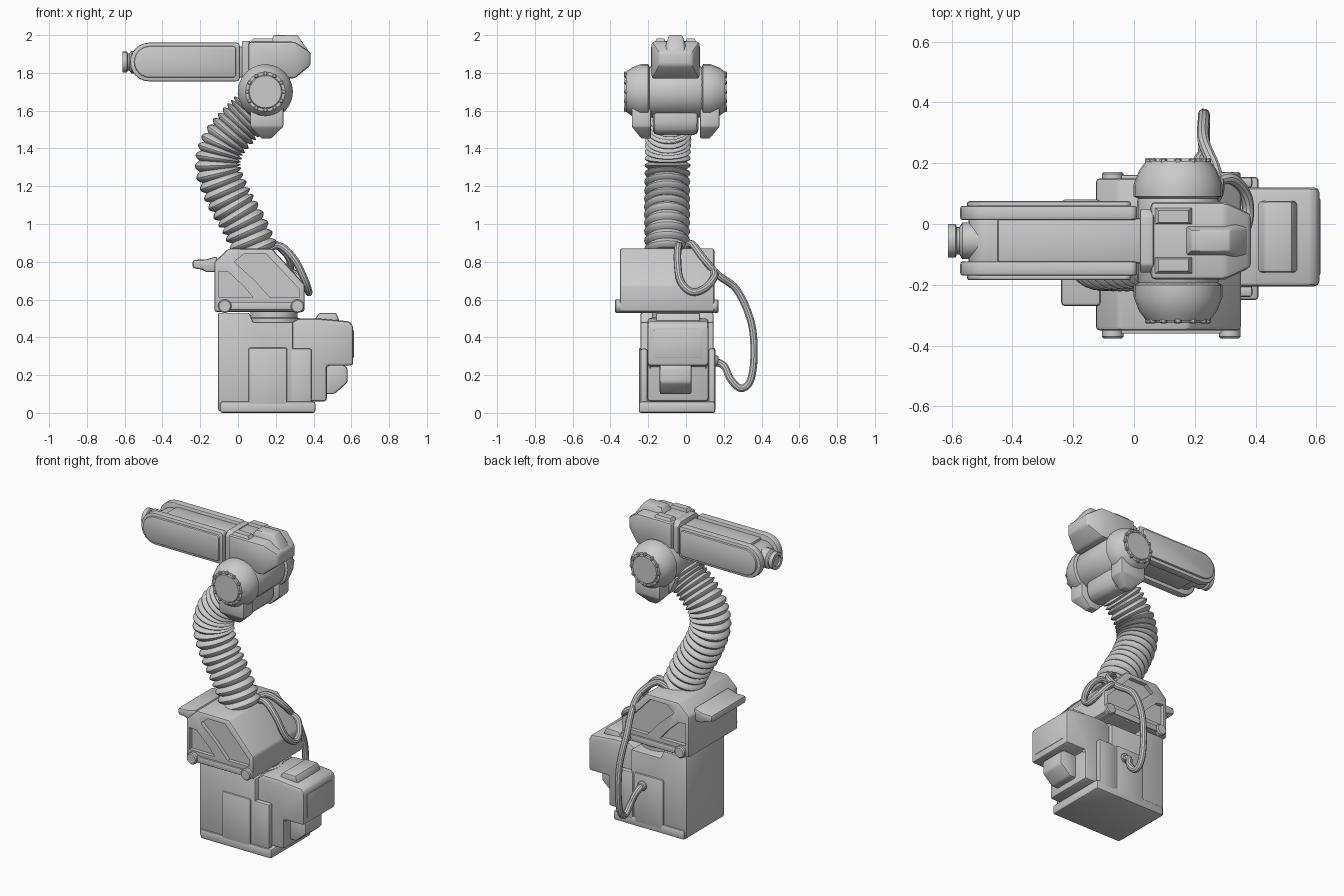
import bpy, bmesh, math
from mathutils import Vector

if "Cube" in bpy.data.objects:
    bpy.data.objects.remove(bpy.data.objects["Cube"])

YC = -0.055          # centre line of elbow and forearm
cutters = []


def finish(name, bm, bevel=0.0, seg=2):
    bmesh.ops.recalc_face_normals(bm, faces=bm.faces)
    me = bpy.data.meshes.new(name)
    bm.to_mesh(me)
    bm.free()
    ob = bpy.data.objects.new(name, me)
    bpy.context.collection.objects.link(ob)
    if bevel:
        m = ob.modifiers.new("bevel", 'BEVEL')
        m.width, m.segments, m.limit_method = bevel, seg, 'ANGLE'
    return ob


def prism(name, pts, a, b, axis='y', bevel=0.0):
    """Extrude a 2D profile from a to b along an axis."""
    place = {'x': lambda p, t: (t, p[0], p[1]),
             'y': lambda p, t: (p[0], t, p[1]),
             'z': lambda p, t: (p[0], p[1], t)}[axis]
    bm = bmesh.new()
    lo, hi = ([bm.verts.new(place(p, t)) for p in pts] for t in (a, b))
    bm.faces.new(lo)
    bm.faces.new(hi)
    n = len(pts)
    for i in range(n):
        j = (i + 1) % n
        bm.faces.new((lo[i], lo[j], hi[j], hi[i]))
    return finish(name, bm, bevel)


def box(name, x, y, z, bevel=0.01):
    return prism(name, [(x[0], z[0]), (x[1], z[0]), (x[1], z[1]), (x[0], z[1])], y[0], y[1], 'y', bevel)


def hull(name, pts, bevel=0.0):
    bm = bmesh.new()
    for p in pts:
        bm.verts.new(p)
    bmesh.ops.convex_hull(bm, input=bm.verts)
    bmesh.ops.dissolve_limit(bm, angle_limit=0.02, verts=bm.verts, edges=bm.edges)
    return finish(name, bm, bevel)


def skin(name, rings):
    """Closed tube through rings of points, with end caps."""
    bm = bmesh.new()
    vs = [[bm.verts.new(p) for p in r] for r in rings]
    n = len(vs[0])
    for a, b in zip(vs, vs[1:]):
        for i in range(n):
            j = (i + 1) % n
            bm.faces.new((a[i], a[j], b[j], b[i]))
    bm.faces.new(vs[0])
    bm.faces.new(vs[-1])
    return finish(name, bm)


def lathe(name, profile, centre, axis, seg=24):
    """Turn a (radius, distance) profile around an axis."""
    rings = []
    for r, t in profile:
        ring = []
        for k in range(seg):
            a = math.tau * k / seg
            u, v = r * math.cos(a), r * math.sin(a)
            o = {'x': (t, u, v), 'y': (u, t, v), 'z': (u, v, t)}[axis]
            ring.append(Vector(centre) + Vector(o))
        rings.append(ring)
    return skin(name, rings)


def smooth_path(pts, n):
    """Catmull-Rom samples, n per span."""
    p = [Vector(q) for q in pts]
    p = [2 * p[0] - p[1]] + p + [2 * p[-1] - p[-2]]
    out = []
    for a, b, c, d in zip(p, p[1:], p[2:], p[3:]):
        for k in range(n):
            t = k / n
            out.append(0.5 * (2 * b + (c - a) * t + (2 * a - 5 * b + 4 * c - d) * t * t
                              + (3 * b - a - 3 * c + d) * t ** 3))
    return out + [p[-2]]


def cable(name, pts, radius):
    cu = bpy.data.curves.new(name, 'CURVE')
    cu.dimensions, cu.bevel_depth, cu.bevel_resolution, cu.use_fill_caps = '3D', radius, 3, True
    path = smooth_path(pts, 6)
    sp = cu.splines.new('POLY')
    sp.points.add(len(path) - 1)
    for q, v in zip(sp.points, path):
        q.co = (*v, 1)
    bpy.context.collection.objects.link(bpy.data.objects.new(name, cu))


def cut(target, cutter):
    cutter.hide_render = True
    cutters.append(cutter)
    m = target.modifiers.new("cut", 'BOOLEAN')
    m.operation, m.object, m.solver = 'DIFFERENCE', cutter, 'EXACT'


# base pedestal with foot plate and side panels
prism("base_pedestal", [(-.105, .01), (.29, .01), (.29, .48), (.08, .48), (.06, .53), (-.105, .53)],
      -.24, .145, 'y', .008)
box("base_foot", (-.095, .41), (-.25, .155), (0, .06), .012)
for s in (-1, 1):
    y = -.0475 + s * .1925
    box("base_side_panel", (.055, .26), sorted((y - s * .03, y + s * .01)), (.02, .345), .01)
lathe("turntable", [(.14, .40), (.14, .5), (.125, .505), (.125, .54)], (.19, YC, 0), 'z', 32)

# rear motor housing
prism("motor_housing", [(.27, .06), (.47, .06), (.47, .25), (.61, .25), (.61, .46), (.59, .485),
                        (.42, .50), (.32, .50), (.27, .47)], -.205, .12, 'y', .018)
prism("housing_lid", [(.38, .48), (.41, .50), (.43, .53), (.52, .53), (.54, .48)], -.16, .075, 'y', .012)
prism("housing_rear_panel", [(-.17, .29), (.085, .29), (.085, .44), (-.17, .44)], .6, .613, 'x', .005)
prism("connector_block", [(.46, .10), (.51, .10), (.58, .16), (.58, .24), (.55, .26), (.46, .26)],
      -.14, .03, 'y', .012)
for y in (-.222, .137):
    box("rear_bracket", (.27, .39), (y - .018, y + .018), (.03, .34), .01)

# turret with pockets on both cheeks
turret = prism("turret", [(-.125, .535), (.352, .535), (.352, .68), (.18, .87), (-.05, .87), (-.125, .80)],
               -.35, .15, 'y', .012)
pockets = ([(-.1, .61), (.08, .61), (.03, .67), (-.05, .745), (-.1, .75)],
           [(-.02, .80), (.03, .84), (.15, .84), (.325, .655), (.325, .61), (.17, .61), (.09, .70)])
for pts in pockets:
    for a, b in ((-.4, -.325), (.125, .2)):
        cut(turret, prism("pocket_cutter", pts, a, b))
for x in (-.07, .315):
    lathe("turret_pin", [(.03, -.376), (.036, -.37), (.036, .165), (.03, .171)], (x, 0, .565), 'y', 16)
for y in (-.353, .153):
    box("turret_rail", (-.07, .315), (y - .008, y + .008), (.545, .585), .005)
prism("front_bumper", [(-.11, .745), (-.17, .745), (-.19, .76), (-.24, .765), (-.24, .81), (-.17, .812), (-.11, .83)],
      -.27, .08, 'y', .018)

# ribbed flexible lower arm
path = smooth_path([(.10, -.1, .84), (.03, -.1, 1.0), (-.05, -.1, 1.14), (-.105, -.098, 1.29),
                    (-.085, -.095, 1.41), (-.01, -.09, 1.51), (.06, -.08, 1.58), (.13, -.07, 1.66)], 20)
rings = []
for i, c in enumerate(path):
    t = (path[min(i + 1, len(path) - 1)] - path[max(i - 1, 0)]).normalized()
    yv = Vector((0, 1, 0))
    nv = t.cross(yv).normalized()
    r = .098 + .024 * abs(math.sin(math.pi * i / 6))
    rings.append([c + r * (math.cos(a) * nv + math.sin(a) * yv) for a in (math.tau * k / 28 for k in range(28))])
skin("bellows_arm", rings)

# elbow joint
elbow = (.145, YC, 1.70)
lathe("elbow_barrel", [(.13, -.14), (.135, -.13), (.135, .13), (.13, .14)], elbow, 'y', 28)
prism("elbow_collar", [(.02, 1.62), (.07, 1.51), (.12, 1.47), (.19, 1.475), (.22, 1.52), (.22, 1.62)],
      -.175, .065, 'y', .025)
for s in (-1, 1):
    lathe("elbow_cap", [(.13, s * .138), (.146, s * .146), (.146, s * .185), (.128, s * .232),
                        (.105, s * .262), (.09, s * .262), (.085, s * .27)], elbow, 'y', 24)
    for k in range(12):
        a = math.tau * k / 12
        lathe("cap_bolt", [(.012, s * .25), (.012, s * .268), (.008, s * .272)],
              (elbow[0] + .097 * math.cos(a), YC, elbow[2] + .097 * math.sin(a)), 'y', 6)
    side = lambda d: YC + s * d
    hull("elbow_lug", [(x, side(d), z) for z in (1.62, 1.515) for x in (.065, .24) for d in (.13, .232)]
         + [(x, side(d), 1.452) for x in (.125, .175) for d in (.13, .18)], .008)

# wrist head with tapered rear
hull("wrist_head", [(x, YC + s * .127, z) for s in (-1, 1)
                    for x, z in ((.055, 1.77), (.055, 1.965), (.30, 1.965), (.30, 1.77))]
     + [(.385, YC + s * .088, z) for s in (-1, 1) for z in (1.84, 1.91)], .014)
hull("head_ridge", [(x, YC + s * w, z) for s in (-1, 1)
                    for x, w, z in ((.16, .055, 1.94), (.19, .035, 2.0), (.315, .035, 2.0),
                                    (.335, .055, 1.94), (.385, .045, 1.9))], .006)
for s in (-1, 1):
    hull("head_shoulder", [(x, YC + s * d, z) for x, d, z in
                           ((.06, .05, 1.95), (.06, .115, 1.95), (.08, .06, 1.982), (.08, .1, 1.982),
                            (.18, .06, 1.982), (.18, .1, 1.982), (.2, .05, 1.95), (.2, .115, 1.95))])
prism("wrist_flange", [(-.16, 1.78), (-.135, 1.755), (.025, 1.755), (.05, 1.78),
                       (.05, 1.945), (.025, 1.97), (-.135, 1.97), (-.16, 1.945)], .02, .065, 'x', .006)


# forearm: centre beam, stadium cheeks and raised covers
def stadium(x0, x1, z0, z1):
    r, zc = (z1 - z0) / 2, (z0 + z1) / 2
    arc = [(x0 + r + r * math.cos(a), zc + r * math.sin(a))
           for a in (math.pi / 2 + math.pi * k / 12 for k in range(13))]
    return arc + [(x1 - .012, z0), (x1, z0 + .012), (x1, z1 - .012), (x1 - .012, z1)]


box("forearm_beam", (-.45, .03), (-.13, .02), (1.775, 1.94), .012)
prism("forearm_nose", stadium(-.545, -.43, 1.79, 1.925), -.13, .02, 'y', .006)
for s in (-1, 1):
    for nm, prof, d0, d1, bv in (("forearm_cheek", stadium(-.572, .01, 1.755, 1.96), .068, .115, .01),
                                 ("cheek_cover", stadium(-.55, -.01, 1.775, 1.942), .11, .13, .008)):
        prism(nm, prof, *sorted((YC + s * d0, YC + s * d1)), 'y', bv)
lathe("tool_flange", [(.06, -.50), (.06, -.565), (.045, -.575), (.045, -.583), (.055, -.587),
                      (.055, -.612), (.035, -.612), (.035, -.6)], (0, YC, 1.857), 'x', 20)

# hoses
cable("upper_hose", [(.14, -.03, .86), (.22, -.04, .885), (.30, -.045, .81), (.355, -.03, .70), (.375, .03, .64),
                     (.365, .1, .66), (.32, .15, .72), (.26, .14, .76)], .02)
cable("side_hose", [(.12, .0, .86), (.19, .03, .895), (.27, .09, .82), (.27, .17, .73), (.23, .27, .65),
                    (.23, .345, .48), (.23, .36, .3), (.23, .34, .17), (.23, .29, .13), (.23, .235, .18),
                    (.21, .2, .25), (.2, .13, .28)], .02)
lathe("hose_socket", [(.03, .14), (.03, .165), (.024, .172)], (.2, 0, .275), 'y', 12)

# bake modifiers, drop the cutters, smooth by angle
for ob in bpy.context.scene.objects:
    ob.select_set(ob not in cutters)
bpy.context.view_layer.objects.active = turret
bpy.ops.object.convert(target='MESH')
for c in cutters:
    bpy.data.objects.remove(c)
bpy.ops.object.shade_smooth_by_angle(angle=math.radians(32))
